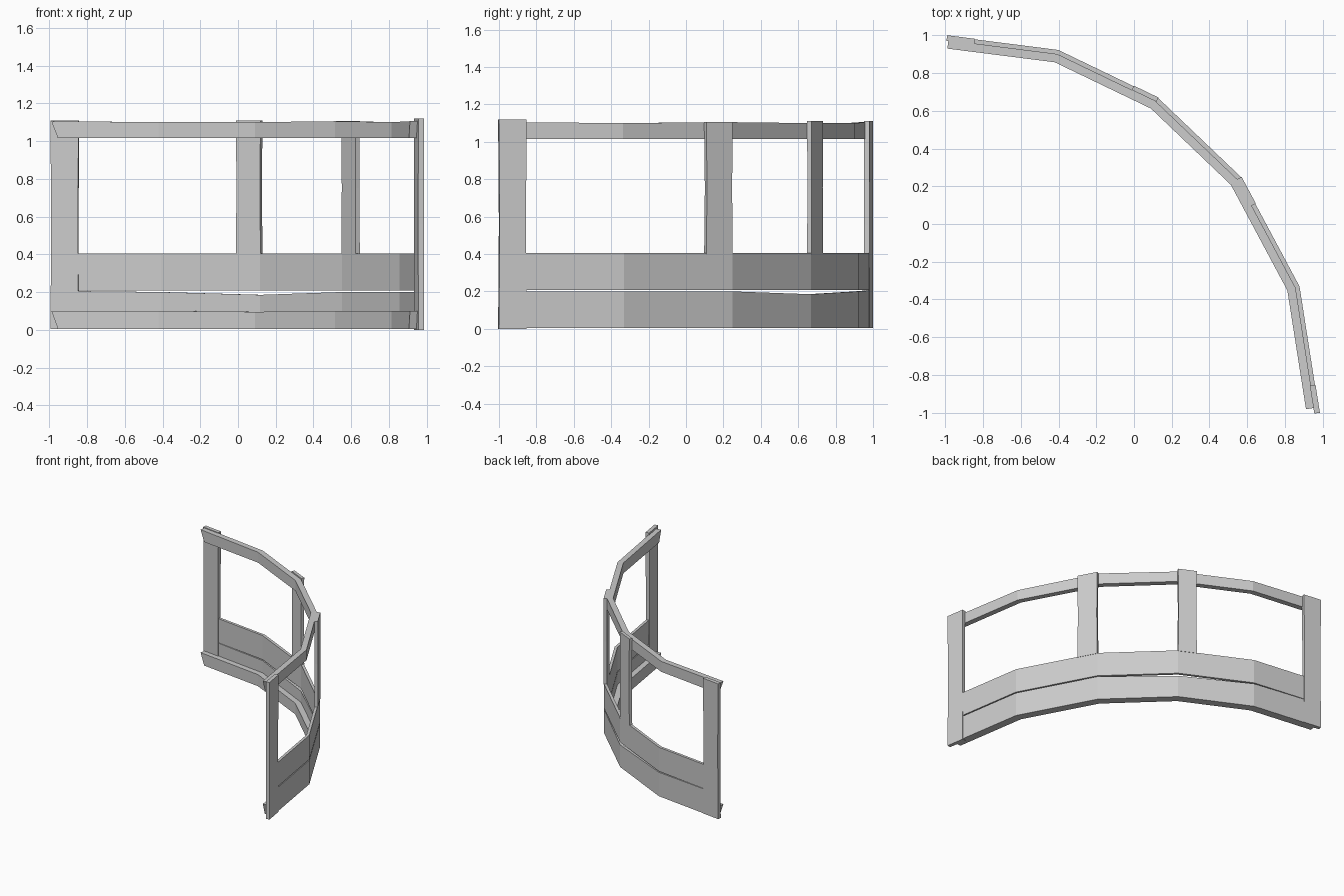
import bpy
import bmesh
from mathutils import Vector

cube = bpy.data.objects.get("Cube")
if cube:
    bpy.data.objects.remove(cube, do_unlink=True)

wood = bpy.data.materials.new("pale grey")
wood.use_nodes = True
GREY = (0.6, 0.6, 0.6, 1)
wood.diffuse_color = GREY
wood.node_tree.nodes["Principled BSDF"].inputs["Base Color"].default_value = GREY

# Outer line of the curved fence, from its back end to its front end
PATH = [Vector(p) for p in ((-0.99, 1.0), (-0.4, 0.925), (0.13, 0.67),
                            (0.57, 0.25), (0.88, -0.33), (0.985, -1.0))]


def inward(path, dist):
    """Mitred offset of a path towards the inside of the curve."""
    out = []
    for i, p in enumerate(path):
        a = (path[i] - path[i - 1]).normalized() if i else None
        b = (path[i + 1] - path[i]).normalized() if i < len(path) - 1 else None
        a, b = a or b, b or a
        na, nb = Vector((a.y, -a.x)), Vector((b.y, -b.x))
        mid = (na + nb).normalized()
        out.append(p + mid * dist / mid.dot(na))
    return out


def trimmed(start, end):
    """The outer line shortened at both ends."""
    p = list(PATH)
    p[0] = p[0] + (p[1] - p[0]).normalized() * start
    p[-1] = p[-1] + (p[-2] - p[-1]).normalized() * end
    return p


def strip(name, path, near, far, bottoms, tops, slant=0):
    """Sweep a four-sided section along a path; slant cuts the ends back below."""
    n = len(path)
    outer, inner = inward(path, near), inward(path, far)
    pull = [Vector((0, 0))] * n
    pull[0] = (path[1] - path[0]).normalized() * slant
    pull[-1] = (path[-2] - path[-1]).normalized() * slant
    bm = bmesh.new()
    rings = []
    for o, i, d, lo, hi in zip(outer, inner, pull, bottoms, tops):
        corners = ((o + d, lo), (i + d, lo), (i, hi), (o, hi))
        rings.append([bm.verts.new((c.x, c.y, z)) for c, z in corners])
    for r, s in zip(rings, rings[1:]):
        for k in range(4):
            m = (k + 1) % 4
            bm.faces.new((r[k], r[m], s[m], s[k]))
    bm.faces.new(rings[0])
    bm.faces.new(rings[-1][::-1])
    bmesh.ops.recalc_face_normals(bm, faces=bm.faces)
    mesh = bpy.data.meshes.new(name)
    bm.to_mesh(mesh)
    bm.free()
    mesh.materials.append(wood)
    obj = bpy.data.objects.new(name, mesh)
    bpy.context.collection.objects.link(obj)
    return obj


# Thick rails on the inside, with slanted ends
rail_path = trimmed(0.01, 0.03)
strip("top_rail", rail_path, 0.025, 0.07, [1.015] * 6, [1.105, 1.1, 1.1, 1.105, 1.1, 1.105], 0.035)
strip("bottom_rail", rail_path, 0.025, 0.07, [0.005] * 6, [0.1, 0.1, 0.095, 0.1, 0.1, 0.1], 0.035)

# Thin boards on the outside with a narrow uneven gap between them
board_path = trimmed(0.14, 0.14)
strip("lower_board", board_path, 0.003, 0.025, [0.005] * 6, [0.205, 0.2, 0.185, 0.2, 0.2, 0.2])
strip("upper_board", board_path, 0.003, 0.025, [0.208] * 6, [0.405] * 6)


def post(name, corner, toward, width, bottom, top, thick, bow=0):
    """Flat upright starting at a path corner and running along one segment."""
    a = PATH[corner]
    b = a + (PATH[toward] - a).normalized() * width
    if toward < corner:
        a, b = b, a
    obj = strip(name, [a, b], 0, thick, [bottom] * 2, [top] * 2)
    # Slight hand-cut waist half way up
    if bow:
        bm = bmesh.new()
        bm.from_mesh(obj.data)
        uprights = [e for e in bm.edges if abs(e.verts[0].co.z - e.verts[1].co.z) > 0.3]
        bmesh.ops.subdivide_edges(bm, edges=uprights, cuts=1, use_grid_fill=True)
        centre = (a + b) / 2
        along = (b - a).normalized()
        for v in bm.verts:
            if bottom + 0.1 < v.co.z < top - 0.1:
                side = (v.co.xy - centre).dot(along)
                v.co.xy -= along * bow * (1 if side > 0 else -1)
        bm.to_mesh(obj.data)
        bm.free()


# Two full-height end posts and two short posts standing on the boards
post("back_end_post", 0, 1, 0.15, 0.005, 1.11, 0.03, 0.004)
post("front_end_post", 5, 4, 0.15, 0.0, 1.12, 0.03, 0.004)
post("back_middle_post", 2, 1, 0.145, 0.4, 1.11, 0.025, 0.004)
post("front_middle_post", 3, 4, 0.16, 0.4, 1.105, 0.025, 0.004)
